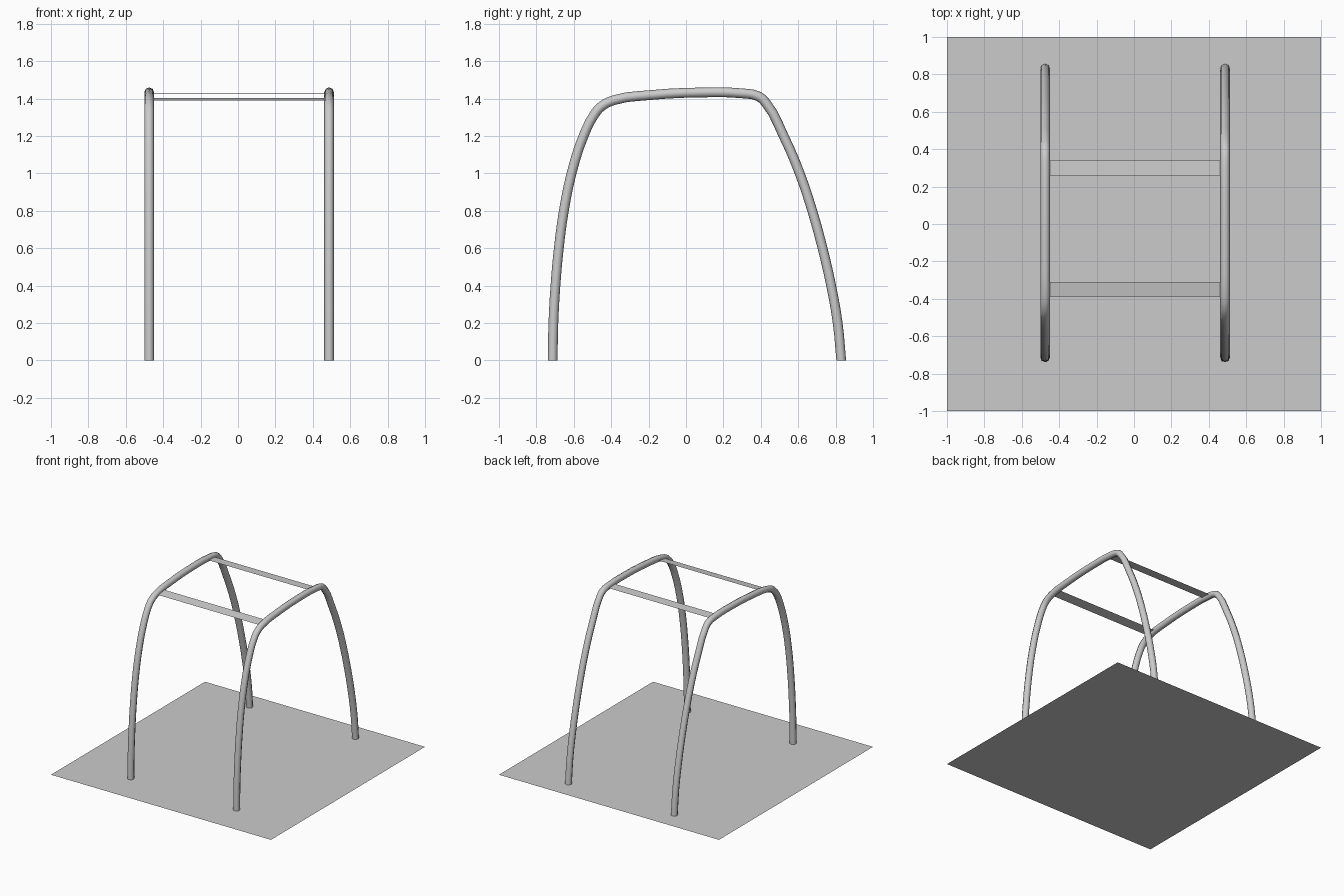
import bpy

if "Cube" in bpy.data.objects:
    bpy.data.objects.remove(bpy.data.objects["Cube"])

# Side outline of one bent tube, as (y, z)
PATH = [(-0.713, 0), (-0.709, 0.2), (-0.698, 0.4), (-0.68, 0.6), (-0.653, 0.8),
        (-0.612, 1.0), (-0.548, 1.2), (-0.49, 1.315), (-0.45, 1.36), (-0.38, 1.393),
        (-0.2, 1.418), (0.1, 1.433), (0.3, 1.428), (0.385, 1.413), (0.425, 1.38),
        (0.522, 1.2), (0.608, 1.0), (0.675, 0.8), (0.73, 0.6), (0.776, 0.4),
        (0.811, 0.2), (0.83, 0)]
RADIUS = 0.026


def tube(name, x):
    curve = bpy.data.curves.new(name, 'CURVE')
    curve.dimensions = '3D'
    curve.bevel_depth = RADIUS
    curve.bevel_resolution = 2
    curve.resolution_u = 3
    spline = curve.splines.new('BEZIER')
    spline.bezier_points.add(len(PATH) - 1)
    for point, (y, z) in zip(spline.bezier_points, PATH):
        point.co = (x, y, z)
        point.handle_left_type = point.handle_right_type = 'AUTO'
    obj = bpy.data.objects.new(name, curve)
    bpy.context.collection.objects.link(obj)
    bpy.ops.object.select_all(action='DESELECT')
    obj.select_set(True)
    bpy.context.view_layer.objects.active = obj
    bpy.ops.object.convert(target='MESH')
    # Trim the slanted feet level with the ground
    for v in bpy.context.object.data.vertices:
        if v.co.z < 0.03:
            v.co.z = 0


def sheet(name, x0, x1, y0, y1, z0, z1):
    mesh = bpy.data.meshes.new(name)
    mesh.from_pydata([(x0, y0, z0), (x1, y0, z0), (x1, y1, z1), (x0, y1, z1)],
                     [], [(0, 1, 2, 3)])
    bpy.context.collection.objects.link(bpy.data.objects.new(name, mesh))


# Two bent tube frames
tube("left_frame_tube", -0.475)
tube("right_frame_tube", 0.487)

# Flat cross slats between the frames
sheet("front_slat", -0.465, 0.477, -0.39, -0.31, 1.39, 1.402)
sheet("back_slat", -0.465, 0.477, 0.26, 0.34, 1.428, 1.424)

# Square floor sheet
sheet("floor", -1, 1, -1, 1, 0, 0)
